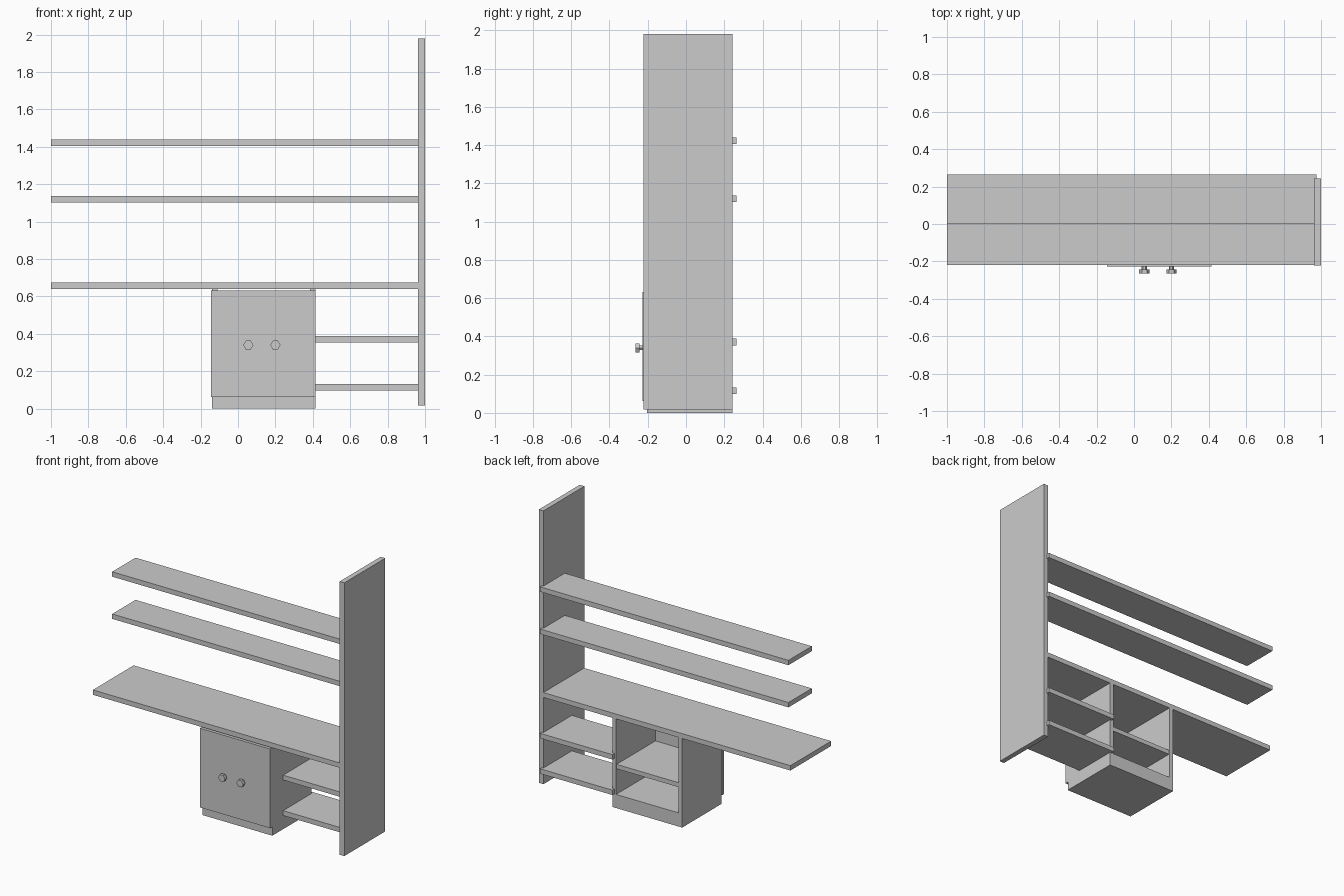
import bpy, bmesh
from math import pi
from mathutils import Matrix

if "Cube" in bpy.data.objects:
    bpy.data.objects.remove(bpy.data.objects["Cube"])


def box(name, x, y, z):
    """Box from (min, max) pairs on each axis."""
    bm = bmesh.new()
    bmesh.ops.create_cube(bm, size=1)
    for v in bm.verts:
        v.co = [r[0] if c < 0 else r[1] for c, r in zip(v.co, (x, y, z))]
    return finish(name, bm)


def finish(name, bm):
    me = bpy.data.meshes.new(name)
    bm.to_mesh(me)
    bm.free()
    ob = bpy.data.objects.new(name, me)
    bpy.context.collection.objects.link(ob)
    return ob


def hex_prism(bm, x, z, y0, y1, r):
    """Hexagonal prism lying along y."""
    m = Matrix.Translation((x, (y0 + y1) / 2, z)) @ Matrix.Rotation(pi / 2, 4, 'X')
    bmesh.ops.create_cone(bm, cap_ends=True, segments=6, radius1=r, radius2=r,
                          depth=y1 - y0,
                          matrix=m @ Matrix.Rotation(pi / 6, 4, 'Z'))


# Tall side panel and desk top
box("side_panel", (0.963, 1.0), (-0.222, 0.243), (0.017, 1.98))
box("desk_top", (-1.0, 0.97), (-0.219, 0.243), (0.64, 0.675))

# Long upper shelves
for i, z in enumerate((1.102, 1.405)):
    box(f"upper_shelf_{i + 1}", (-1.0, 0.975), (0.0, 0.265), (z, z + 0.035))

# Short open shelves between cabinet and side panel
for i, z in enumerate((0.098, 0.353)):
    box(f"lower_shelf_{i + 1}", (0.40, 0.975), (-0.08, 0.265), (z, z + 0.035))

# Cabinet carcass, open at the back
Y = (-0.203, 0.243)
box("cabinet_left_side", (-0.14, -0.11), Y, (0, 0.64))
box("cabinet_right_side", (0.385, 0.415), Y, (0, 0.64))
box("cabinet_base", (-0.11, 0.385), Y, (0, 0.098))
box("cabinet_inner_shelf", (-0.11, 0.385), (-0.203, 0.238), (0.28, 0.312))

# Door with two hexagonal knobs
box("cabinet_door", (-0.144, 0.415), (-0.227, -0.203), (0.063, 0.632))
for i, x in enumerate((0.055, 0.20)):
    bm = bmesh.new()
    hex_prism(bm, x, 0.34, -0.245, -0.225, 0.014)
    hex_prism(bm, x, 0.34, -0.265, -0.243, 0.027)
    finish(f"door_knob_{i + 1}", bm)
